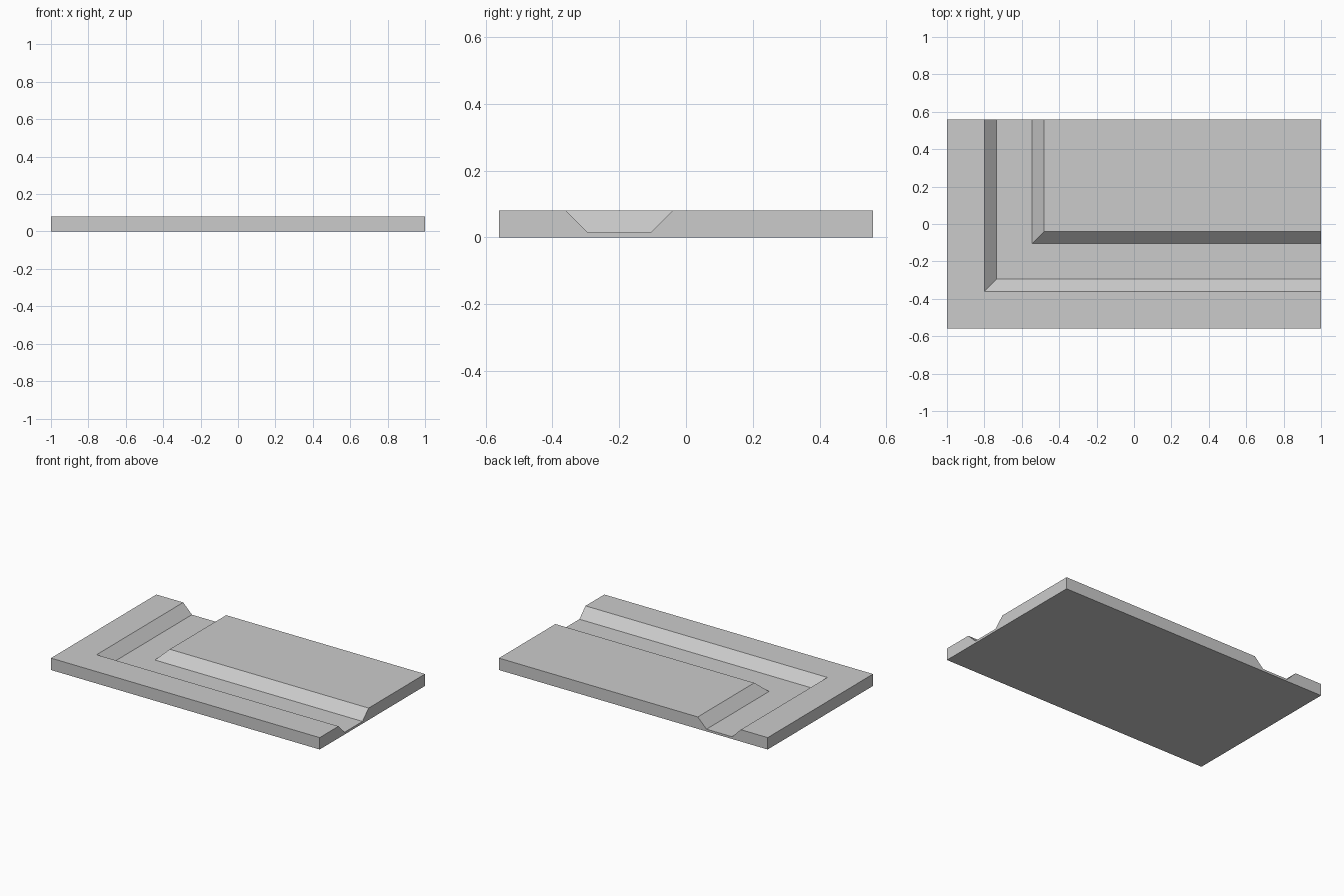
import bpy, bmesh

if "Cube" in bpy.data.objects:
    bpy.data.objects.remove(bpy.data.objects["Cube"])

X, Y, TOP, FLOOR = 1.0, 0.56, 0.08, 0.015

# L-shaped contours from the outer rim to the inner plateau: corner x, corner y, height
contours = [(-X, -Y, TOP), (-0.80, -0.36, TOP), (-0.735, -0.295, FLOOR),
            (-0.545, -0.105, FLOOR), (-0.48, -0.04, TOP)]

bm = bmesh.new()
lines = [[bm.verts.new(p) for p in ((x, Y, z), (x, y, z), (X, y, z))]
         for x, y, z in contours]

# Rim, mitred channel walls and channel floor
for a, b in zip(lines, lines[1:]):
    for i in range(2):
        bm.faces.new((a[i], a[i + 1], b[i + 1], b[i]))

# Raised plateau
corner = bm.verts.new((X, Y, TOP))
bm.faces.new(lines[-1] + [corner])

# Underside and plain outer sides
bl, fl, fr, br = [bm.verts.new((x, y, 0)) for x, y in
                  ((-X, Y), (-X, -Y), (X, -Y), (X, Y))]
bm.faces.new((bl, br, fr, fl))
bm.faces.new((bl, fl, lines[0][1], lines[0][0]))
bm.faces.new((fl, fr, lines[0][2], lines[0][1]))

# Right and back ends showing the channel profile
bm.faces.new([l[2] for l in lines] + [corner, br, fr])
bm.faces.new([l[0] for l in lines] + [corner, br, bl])

bmesh.ops.recalc_face_normals(bm, faces=bm.faces)
mesh = bpy.data.meshes.new("channel_plate")
bm.to_mesh(mesh)
bm.free()
plate = bpy.data.objects.new("channel_plate", mesh)
bpy.context.collection.objects.link(plate)
